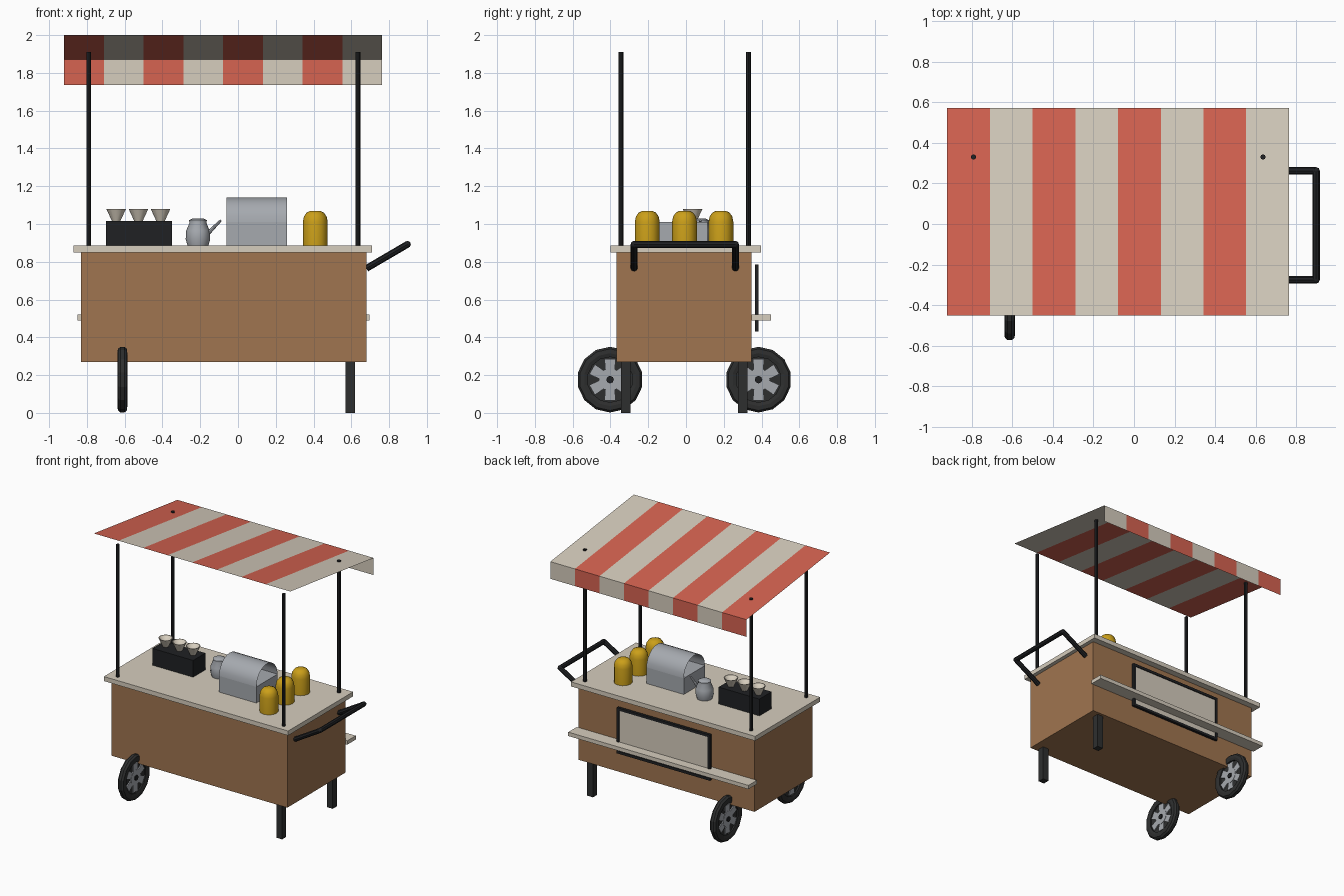
import bpy, bmesh, math
from mathutils import Vector, Matrix

if "Cube" in bpy.data.objects:
    bpy.data.objects.remove(bpy.data.objects["Cube"])


def material(name, r, g, b, rough=0.8):
    m = bpy.data.materials.new(name)
    m.use_nodes = True
    m.diffuse_color = (r, g, b, 1)
    node = m.node_tree.nodes["Principled BSDF"]
    node.inputs["Base Color"].default_value = (r, g, b, 1)
    node.inputs["Roughness"].default_value = rough
    return m


wood = material("brown wood", 0.35, 0.178, 0.08)
cream = material("cream", 0.67, 0.61, 0.51)
red = material("awning red", 0.67, 0.125, 0.083)
black = material("black metal", 0.014, 0.015, 0.017)
rubber = material("dark rubber", 0.027, 0.028, 0.028)
yellow = material("mustard yellow", 0.6, 0.35, 0.01)
steel = material("light steel", 0.38, 0.4, 0.43)


def finish(name, bm, mats, smooth=False):
    mesh = bpy.data.meshes.new(name)
    bm.to_mesh(mesh)
    bm.free()
    for m in mats:
        mesh.materials.append(m)
    ob = bpy.data.objects.new(name, mesh)
    bpy.context.collection.objects.link(ob)
    if smooth:
        bpy.ops.object.select_all(action='DESELECT')
        ob.select_set(True)
        bpy.context.view_layer.objects.active = ob
        bpy.ops.object.shade_smooth_by_angle(angle=math.radians(40))
    return ob


def add_box(bm, x, y, z):
    """Box from (low, high) ranges on each axis."""
    lo, hi = Vector((x[0], y[0], z[0])), Vector((x[1], y[1], z[1]))
    mat = Matrix.Translation((lo + hi) / 2) @ Matrix.Diagonal((*(hi - lo), 1))
    bmesh.ops.create_cube(bm, size=1, matrix=mat)


def box(name, mat, x, y, z):
    bm = bmesh.new()
    add_box(bm, x, y, z)
    return finish(name, bm, [mat])


def lathe(name, mat, profile, sides, place, smooth=False, closed=False):
    """Spin (radius, height) points round z, then place the result."""
    bm = bmesh.new()
    vs = [bm.verts.new((r, 0, h)) for r, h in profile]
    pairs = list(zip(vs, vs[1:])) + ([(vs[-1], vs[0])] if closed else [])
    edges = [bm.edges.new(p) for p in pairs]
    bmesh.ops.spin(bm, geom=vs + edges, cent=(0, 0, 0), axis=(0, 0, 1),
                   angle=math.tau, steps=sides, use_duplicate=False)
    bmesh.ops.remove_doubles(bm, verts=bm.verts, dist=0.0002)
    bmesh.ops.recalc_face_normals(bm, faces=bm.faces)
    bm.transform(place)
    return finish(name, bm, [mat], smooth)


def rod(name, mat, a, b, radius, sides=8, tip=None):
    a, b = Vector(a), Vector(b)
    place = Matrix.Translation((a + b) / 2) @ (b - a).to_track_quat('Z', 'Y').to_matrix().to_4x4()
    bm = bmesh.new()
    bmesh.ops.create_cone(bm, cap_ends=True, segments=sides, radius1=radius,
                          radius2=radius if tip is None else tip,
                          depth=(b - a).length, matrix=place)
    return finish(name, bm, [mat], True)


# Cart body and counter
TOP = 0.885
box("cart_body", wood, (-0.83, 0.68), (-0.367, 0.346), (0.27, 0.85))
box("counter_top", cream, (-0.87, 0.71), (-0.4, 0.396), (0.85, TOP))

# Legs and awning posts
for side, y in (("front", -0.32), ("back", 0.3)):
    box(side + "_leg", rubber, (0.57, 0.62), (y - 0.025, y + 0.025), (0, 0.27))
for side, y in (("front", -0.345), ("back", 0.33)):
    for end, x in (("right", -0.79), ("left", 0.635)):
        rod(f"{side}_{end}_post", black, (x, y, TOP), (x, y, 1.91), 0.013)

# Striped awning: a slope with a hanging valance at the back
STRIPES, X0, X1 = 8, -0.92, 0.763
bm = bmesh.new()
rows = []
for y, z in ((-0.45, 2.0), (0.572, 1.87), (0.572, 1.737)):
    rows.append([bm.verts.new((X0 + (X1 - X0) * i / STRIPES, y, z))
                 for i in range(STRIPES + 1)])
for low, high in zip(rows, rows[1:]):
    for i in range(STRIPES):
        f = bm.faces.new((low[i], low[i + 1], high[i + 1], high[i]))
        f.material_index = i % 2
finish("awning", bm, [red, cream])

# Push handle
path = [Vector(p) for p in ((0.68, -0.275, 0.765), (0.897, -0.275, 0.892),
                            (0.897, 0.262, 0.892), (0.68, 0.262, 0.765))]
for part, a, b in zip(("front_arm", "grip", "back_arm"), path, path[1:]):
    rod("handle_" + part, black, a, b, 0.018)
for p in path[1:3]:
    bm = bmesh.new()
    bmesh.ops.create_uvsphere(bm, u_segments=8, v_segments=6, radius=0.018,
                              matrix=Matrix.Translation(p))
    finish("handle_corner", bm, [black], True)

# Serving shelf and framed panel on the back
box("back_shelf", cream, (-0.85, 0.695), (0.346, 0.45), (0.49, 0.52))
box("back_panel", cream, (-0.46, 0.31), (0.37, 0.379), (0.44, 0.77))
bm = bmesh.new()
for x in (-0.475, 0.305):
    add_box(bm, (x, x + 0.02), (0.365, 0.385), (0.43, 0.785))
for z in (0.43, 0.765):
    add_box(bm, (-0.475, 0.325), (0.365, 0.385), (z, z + 0.02))
finish("panel_frame", bm, [black])

# Wheels, with axles along x
tyre = [(0.12, -0.02), (0.14, -0.026), (0.163, -0.024), (0.174, -0.01),
        (0.174, 0.01), (0.163, 0.024), (0.14, 0.026), (0.12, 0.02)]
for side, y in (("front", -0.402), ("back", 0.384)):
    place = Matrix.Translation((-0.612, y, 0.176)) @ Matrix.Rotation(math.pi / 2, 4, 'Y')
    lathe(side + "_tyre", rubber, tyre, 14, place, closed=True)
    lathe(side + "_wheel_disc", rubber,
          [(0, -0.008), (0.125, -0.008), (0.125, 0.008), (0, 0.008)], 14, place)
    lathe(side + "_hub", steel,
          [(0, -0.018), (0.06, -0.018), (0.06, 0.018), (0, 0.018)], 12, place)
    lathe(side + "_hub_bolt", black,
          [(0, -0.026), (0.02, -0.026), (0.02, 0.026), (0, 0.026)], 8, place)
    bm = bmesh.new()
    for k in range(6):
        turn = Matrix.Rotation(k * math.tau / 6, 4, 'Z')
        spoke = bmesh.ops.create_cube(bm, size=1)["verts"]
        for v in spoke:
            outer = v.co.x > 0
            v.co = turn @ Vector((0.11 if outer else 0.02,
                                  v.co.y * (0.06 if outer else 0.045), v.co.z * 0.032))
    bm.transform(place)
    finish(side + "_spokes", bm, [steel])

# Dark box holding a row of cone cups
box("cup_box", black, (-0.70, -0.35), (-0.05, 0.1), (TOP, 1.015))
for x in (-0.645, -0.527, -0.41):
    lathe("cone_cup", cream, [(0, 1.015), (0.022, 1.015), (0.052, 1.08), (0.047, 1.08), (0, 1.03)],
          12, Matrix.Translation((x, 0.035, 0)), True)

# Kettle with a thin spout
lathe("kettle", steel, [(0, TOP), (0.055, TOP), (0.065, 0.92), (0.062, 0.965), (0.045, 1.005),
                        (0.047, 1.02), (0.028, 1.03), (0, 1.03)],
      12, Matrix.Translation((-0.212, 0.075, 0)), True)
rod("kettle_spout", steel, (-0.165, 0.075, 0.945), (-0.09, 0.075, 1.02), 0.012, 8, 0.006)

# Display cabinet with an open-ended arched cover
CX, CY, R, CZ = (-0.06, 0.26), -0.017, 0.13, 1.01
box("cabinet_base", steel, CX, (CY - R, CY + R), (TOP, CZ))
bm = bmesh.new()
N = 12
arcs = [[bm.verts.new((x, CY - R * math.cos(math.pi * i / N), CZ + R * math.sin(math.pi * i / N)))
         for i in range(N + 1)] for x in CX]
for i in range(N):
    bm.faces.new((arcs[0][i], arcs[1][i], arcs[1][i + 1], arcs[0][i + 1]))
finish("cabinet_cover", bm, [steel], True)

# Sauce jars
for y in (-0.205, -0.008, 0.185):
    lathe("sauce_jar", yellow, [(0, TOP), (0.066, TOP), (0.066, 1.01), (0.06, 1.04),
                                (0.045, 1.061), (0.025, 1.07), (0, 1.07)],
          12, Matrix.Translation((0.409, y, 0)), True)
